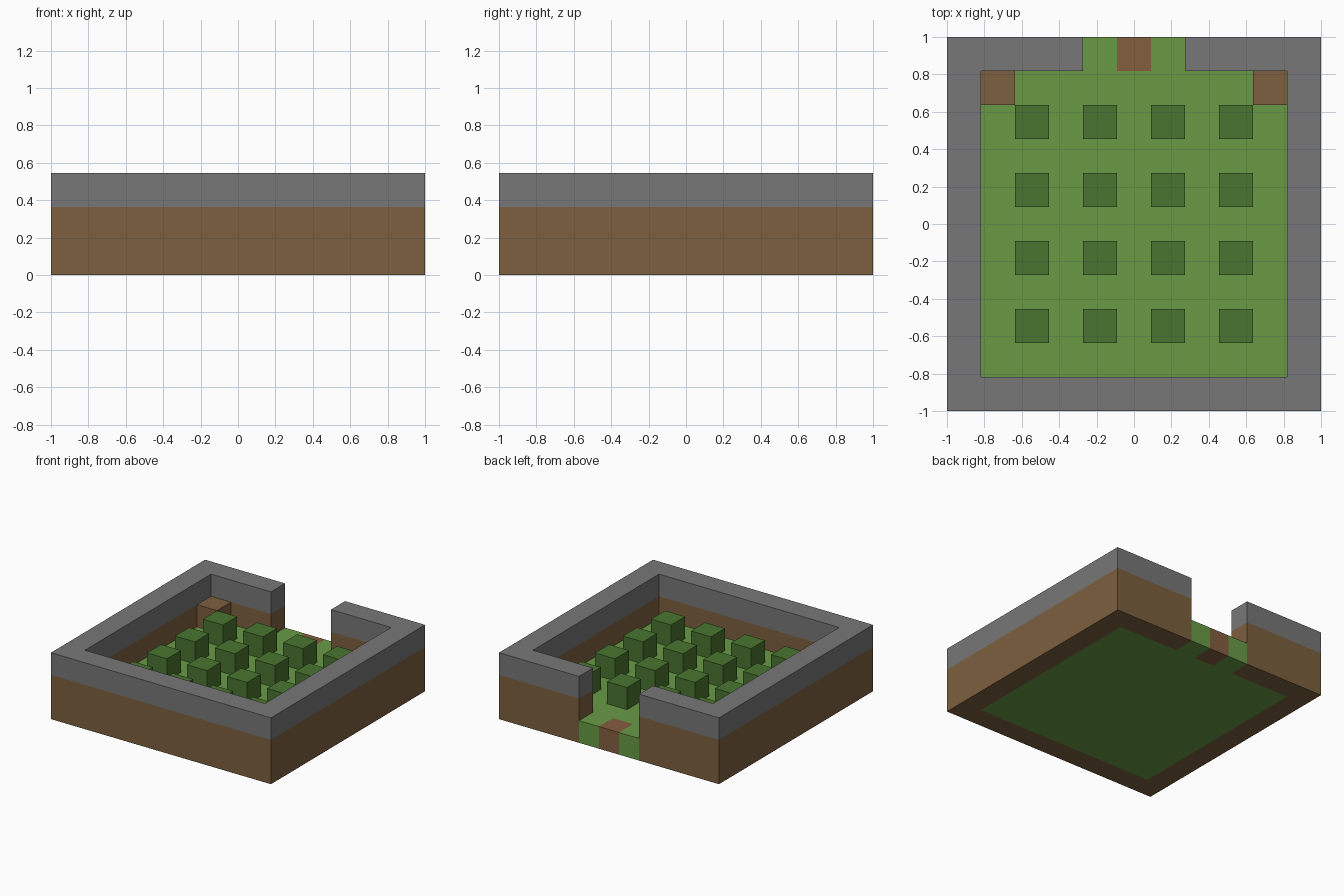
import bpy
import bmesh

U = 2 / 11  # one block


def srgb(r, g, b):
    return tuple(((c / 255 + 0.055) / 1.055) ** 2.4 for c in (r, g, b)) + (1.0,)


def material(name, color):
    m = bpy.data.materials.new(name)
    m.use_nodes = True
    m.diffuse_color = color
    node = m.node_tree.nodes["Principled BSDF"]
    node.inputs["Base Color"].default_value = color
    node.inputs["Roughness"].default_value = 1.0
    return m


stone = material("stone grey", srgb(119, 119, 119))
earth = material("earth brown", srgb(124, 96, 62))
path_brown = material("path brown", srgb(132, 94, 63))
grass = material("grass green", srgb(104, 154, 69))
leaf = material("bush green", srgb(73, 117, 47))


def prism(name, outline, levels, mats):
    """Extrude an outline through the levels, one material per layer (block units)."""
    bm = bmesh.new()
    face = bm.faces.new([bm.verts.new((x * U, y * U, levels[0] * U)) for x, y in outline])
    for low, high in zip(levels, levels[1:]):
        # keep only the lowest cap, so no face is left between layers
        out = bmesh.ops.extrude_face_region(bm, geom=[face], use_keep_orig=(low == levels[0]))
        bmesh.ops.translate(bm, vec=(0, 0, (high - low) * U),
                            verts=[g for g in out["geom"] if isinstance(g, bmesh.types.BMVert)])
        top = [g for g in out["geom"] if isinstance(g, bmesh.types.BMFace)][0]
        if low != levels[0] and face.is_valid:
            bmesh.ops.delete(bm, geom=[face], context="FACES_ONLY")
        face = top
    bmesh.ops.recalc_face_normals(bm, faces=bm.faces)
    for f in bm.faces:
        z = f.calc_center_median().z / U
        f.material_index = sum(z > level for level in levels[1:-1])
    mesh = bpy.data.meshes.new(name)
    bm.to_mesh(mesh)
    bm.free()
    for m in mats:
        mesh.materials.append(m)
    ob = bpy.data.objects.new(name, mesh)
    bpy.context.collection.objects.link(ob)
    return ob


def square(x, y):
    return [(x + a, y + b) for a, b in ((-0.5, -0.5), (0.5, -0.5), (0.5, 0.5), (-0.5, 0.5))]


def mirrored(half):
    """Complete a right-hand half outline across x = 0."""
    return half + [(-x, y) for x, y in reversed(half)]


cube = bpy.data.objects.get("Cube")
if cube:
    bpy.data.objects.remove(cube, do_unlink=True)

# Outer wall, open at the back: two earth courses with a stone course on top
wall = mirrored([(4.5, -4.5), (4.5, 4.5), (1.5, 4.5), (1.5, 5.5), (5.5, 5.5), (5.5, -5.5)])
prism("garden_wall", wall, [0, 2, 3], [earth, stone])

# Lawn reaching through the gateway, notched for the path block
lawn = mirrored([(4.5, -4.5), (4.5, 4.5), (1.5, 4.5), (1.5, 5.5), (0.5, 5.5), (0.5, 4.5)])
prism("lawn", lawn, [0, 1], [grass])
prism("gate_path", square(0, 5), [0, 1], [path_brown])

# Earth blocks in the two back corners
for side, x in (("left", 4), ("right", -4)):
    prism("corner_block_" + side, square(x, 4), [1, 2], [earth])

# Four rows of bushes
for row in range(4):
    for col in range(4):
        prism(f"bush_{row + 1}_{col + 1}", square(2 * col - 3, 2 * row - 3), [1, 2], [leaf])
